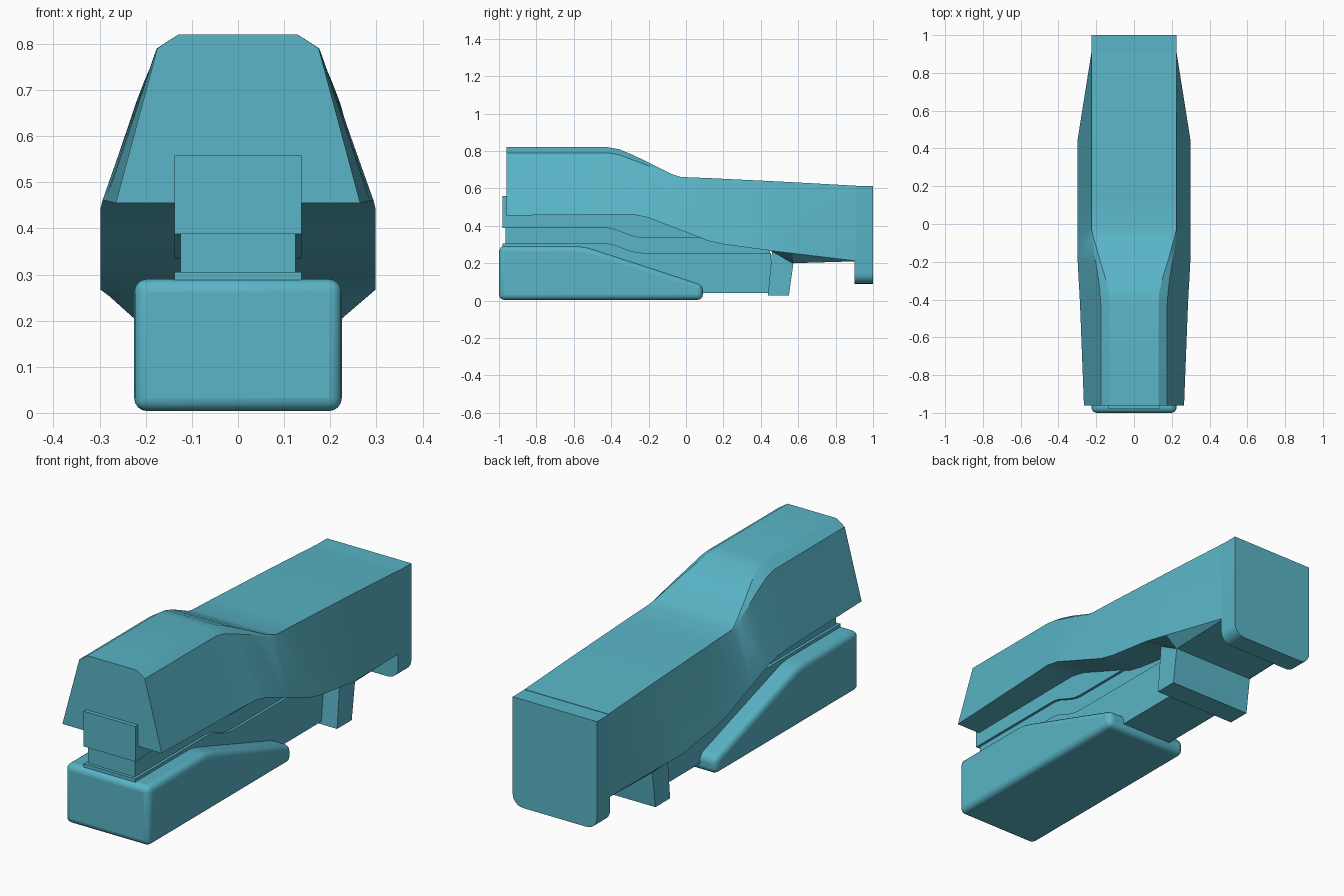
import bpy, bmesh, math

if "Cube" in bpy.data.objects:
    bpy.data.objects.remove(bpy.data.objects["Cube"])


def finish(name, bm, angle=25):
    bmesh.ops.recalc_face_normals(bm, faces=bm.faces)
    me = bpy.data.meshes.new(name)
    bm.to_mesh(me)
    bm.free()
    ob = bpy.data.objects.new(name, me)
    bpy.context.collection.objects.link(ob)
    mat = bpy.data.materials.get("teal") or bpy.data.materials.new("teal")
    mat.diffuse_color = (0.1, 0.46, 0.57, 1)
    mat.use_nodes = True
    mat.node_tree.nodes["Principled BSDF"].inputs["Base Color"].default_value = mat.diffuse_color
    me.materials.append(mat)
    bpy.ops.object.select_all(action='DESELECT')
    ob.select_set(True)
    bpy.context.view_layer.objects.active = ob
    bpy.ops.object.shade_smooth_by_angle(angle=math.radians(angle))
    return ob


def loft(name, rings):
    bm = bmesh.new()
    loops = [[bm.verts.new(p) for p in r] for r in rings]
    n = len(loops[0])
    for a, b in zip(loops, loops[1:]):
        for i in range(n):
            j = (i + 1) % n
            bm.faces.new((a[i], a[j], b[j], b[i]))
    bm.faces.new(loops[0])
    bm.faces.new(loops[-1])
    return finish(name, bm)


def side_prism(name, profile, half):
    """Extrude a (y, z) outline symmetrically across x."""
    return loft(name, [[(s * half, y, z) for y, z in profile] for s in (-1, 1)])


# Upper shell: y, top z, top half width, shoulder z, shoulder half width, lower z, lower half width, keel z
stations = [
    (-0.96, .82, .13, .79, .175, .455, .265, .455),
    (-0.42, .82, .13, .79, .176, .46, .286, .46),
    (-0.36, .81, .134, .78, .18, .46, .289, .46),
    (-0.28, .777, .153, .75, .19, .46, .294, .46),
    (-0.20, .738, .178, .72, .203, .443, .298, .443),
    (-0.08, .678, .212, .67, .222, .396, .298, .396),
    (-0.03, .661, .224, .655, .225, .377, .298, .377),
    (0.12, .655, .224, .649, .225, .319, .298, .319),
    (0.20, .651, .224, .645, .225, .301, .298, .301),
    (0.45, .639, .224, .633, .225, .267, .298, .267),
    (0.57, .633, .224, .627, .225, .253, .279, .200),
    (0.91, .614, .224, .608, .225, .212, .225, .210),
]
rings = []
for y, zt, wt, zs, ws, zl, wl, zk in stations:
    half = [(wt, zt), (ws, zs), (wl, zl), (0.22, zk)]
    rings.append([(x, y, z) for x, z in half] + [(-x, y, z) for x, z in reversed(half)])
loft("upper_shell", rings)

# Rear end block with rounded lower corners
r = 0.055
corner = [(0.225 - r + r * math.cos(t), 0.09 + r - r * math.sin(t))
          for t in [i * math.pi / 12 for i in range(7)]]
outline = [(0.225, 0.612)] + corner
outline += [(-x, z) for x, z in reversed(outline)]
loft("rear_block", [[(x, y, z) for x, z in outline] for y in (0.90, 1.0)])

# Curved seams shared by the stacked core layers
upper_seam = [(-0.42, .388), (-0.38, .38), (-0.31, .352), (-0.27, .34), (-0.23, .335), (0.12, .335)]
lower_seam = [(-0.42, .305), (-0.38, .298), (-0.31, .27), (-0.27, .259), (-0.23, .255), (0.455, .255)]

side_prism("core_upper", [(-0.98, .558), (-0.98, .388)] + upper_seam + [(0.12, .45), (-0.25, .558)], 0.138)
side_prism("core_middle", [(-0.965, .40), (-0.965, .29), (-0.45, .29), (-0.2, .24),
                           (0.45, .24), (0.45, .30), (0.1, .345), (-0.2, .345), (-0.42, .40)], 0.125)
side_prism("core_lower", [(-0.98, .04), (-0.98, .305)] + lower_seam + [(0.45, .04)], 0.138)

# Rear foot
side_prism("rear_foot", [(0.46, .262), (0.438, .027), (0.55, .027), (0.575, .205), (0.575, .225)], 0.222)

# Rounded base with sloping top
base = side_prism("base", [(-1.0, .004), (-1.0, .29), (-0.58, .29), (-0.54, .286), (-0.49, .272),
                           (0.09, .083), (0.09, .004)], 0.225)
bev = base.modifiers.new("round", 'BEVEL')
bev.width = 0.028
bev.segments = 4
bev.limit_method = 'ANGLE'
bev.angle_limit = math.radians(30)
